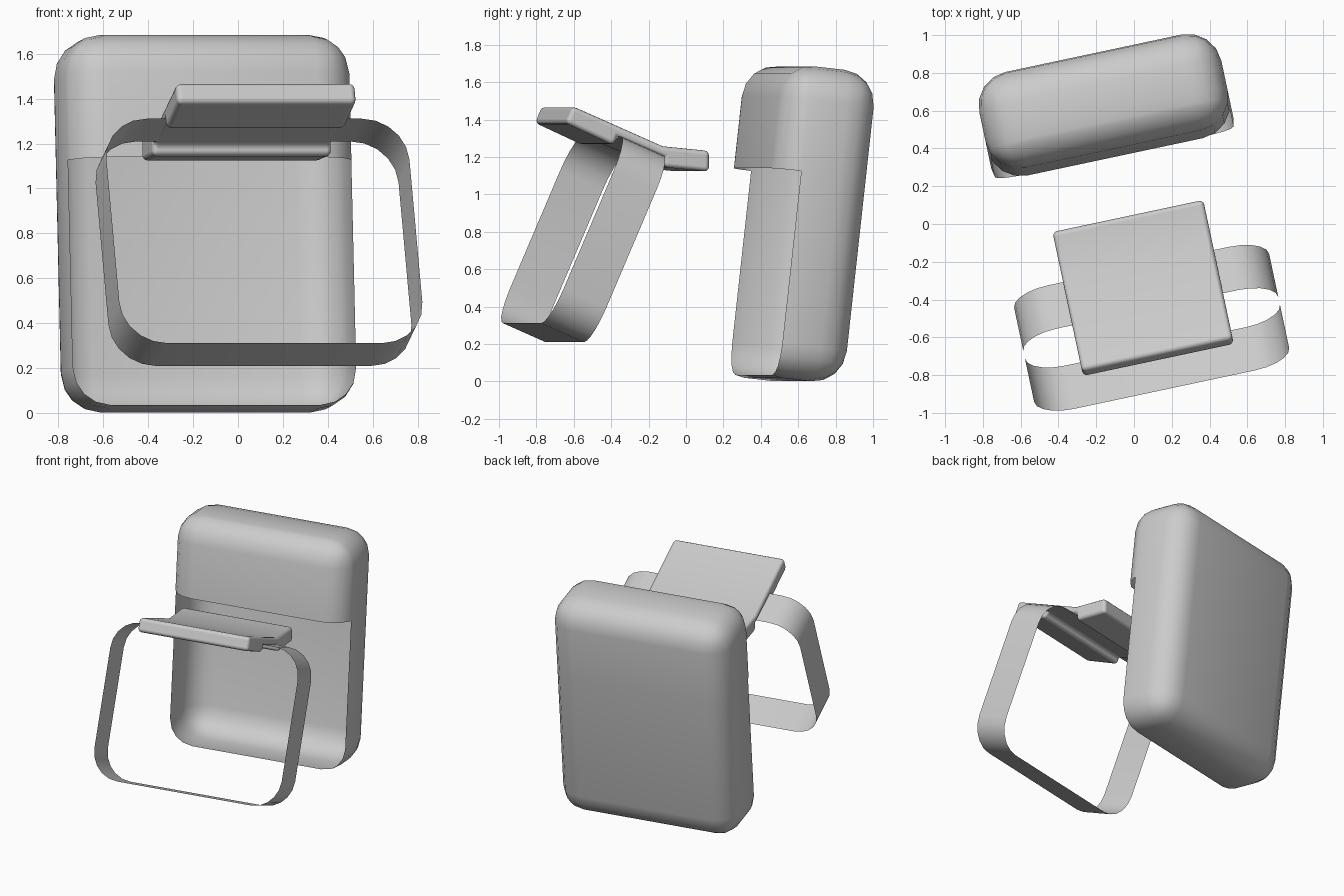
import bpy, bmesh, math
from mathutils import Matrix, Vector

if "Cube" in bpy.data.objects:
    bpy.data.objects.remove(bpy.data.objects["Cube"], do_unlink=True)

GREY = (0.6, 0.6, 0.6, 1)
grey = bpy.data.materials.new("light_grey")
grey.use_nodes = True
grey.diffuse_color = GREY
grey.node_tree.nodes["Principled BSDF"].inputs["Base Color"].default_value = GREY

YAW = Matrix.Rotation(math.radians(12), 4, 'Z')   # every part shares this turn
SIDE = -0.023                                     # shared centre line


def finish(name, bm, centre, lean, angle=35):
    """Turn a bmesh into a shaded object, leaned back and turned."""
    mesh = bpy.data.meshes.new(name)
    bm.to_mesh(mesh)
    bm.free()
    ob = bpy.data.objects.new(name, mesh)
    bpy.context.collection.objects.link(ob)
    mesh.materials.append(grey)
    ob.matrix_world = (YAW @ Matrix.Translation(centre)
                       @ Matrix.Rotation(math.radians(-lean), 4, 'X'))
    bpy.ops.object.select_all(action='DESELECT')
    ob.select_set(True)
    bpy.context.view_layer.objects.active = ob
    bpy.ops.object.shade_smooth_by_angle(angle=math.radians(angle))
    return ob


# Back shell: rounded box with the lower front cut away to leave a hood
RIM_Y, LIP_Z = -0.13, 0.27
bm = bmesh.new()
bmesh.ops.create_cube(bm, size=1)
bmesh.ops.scale(bm, vec=(1.31, 0.52, 1.675), verts=bm.verts)
bmesh.ops.bevel(bm, geom=bm.edges[:], offset=0.18, segments=4,
                profile=0.5, affect='EDGES')
for point, normal in (((0, RIM_Y, 0), (0, 1, 0)), ((0, 0, LIP_Z), (0, 0, 1))):
    bmesh.ops.bisect_plane(bm, geom=bm.verts[:] + bm.edges[:] + bm.faces[:],
                           plane_co=point, plane_no=normal)
opening = []
for f in bm.faces:
    c = f.calc_center_median()
    if c.y < RIM_Y and c.z < LIP_Z:
        opening.append(f)
bmesh.ops.delete(bm, geom=opening, context='FACES')
finish("back_shell", bm, (SIDE, 0.597, 0.8425), 6.4)

# Support loop: flat band swept round a rounded rectangle
HALF_W, HALF_H, RADIUS, BAND, STEPS = 0.69, 0.545, 0.2, 0.255, 5
bm = bmesh.new()
loop = []
for corner, (sx, sz) in enumerate(((1, 1), (-1, 1), (-1, -1), (1, -1))):
    for i in range(STEPS + 1):
        a = math.pi / 2 * (corner + i / STEPS)
        x = sx * (HALF_W - RADIUS) + RADIUS * math.cos(a)
        z = sz * (HALF_H - RADIUS) + RADIUS * math.sin(a)
        loop.append([bm.verts.new((x, y, z)) for y in (-BAND / 2, BAND / 2)])
for a, b in zip(loop, loop[1:] + loop[:1]):
    bm.faces.new((a[0], b[0], b[1], a[1]))
bmesh.ops.recalc_face_normals(bm, faces=bm.faces[:])
finish("support_loop", bm, (SIDE, -0.557, 0.76), 23.5)

# Bent panel: side profile with a groove for the loop, extruded sideways
profile = [(-0.70, 1.472), (-0.205, 1.257), (0.048, 1.232), (0.048, 1.122),
           (-0.2, 1.145), (-0.2, 1.198), (-0.455, 1.306), (-0.475, 1.262),
           (-0.738, 1.382)]
bm = bmesh.new()
face = bm.faces.new([bm.verts.new((-0.408, y, z)) for y, z in profile])
extruded = bmesh.ops.extrude_face_region(bm, geom=[face])["geom"]
bmesh.ops.translate(bm, vec=(0.816, 0, 0),
                    verts=[g for g in extruded if isinstance(g, bmesh.types.BMVert)])
if not any(f.calc_center_median().x < -0.4 for f in bm.faces):
    bm.faces.new([v for v in bm.verts if v.co.x < -0.4])
bmesh.ops.recalc_face_normals(bm, faces=bm.faces[:])
panel = finish("bent_panel", bm, (SIDE, 0, 0), 0)
bevel = panel.modifiers.new("soft_edges", 'BEVEL')
bevel.width = 0.026
bevel.segments = 3
bevel.limit_method = 'ANGLE'
bevel.angle_limit = math.radians(40)
bevel.harden_normals = True
